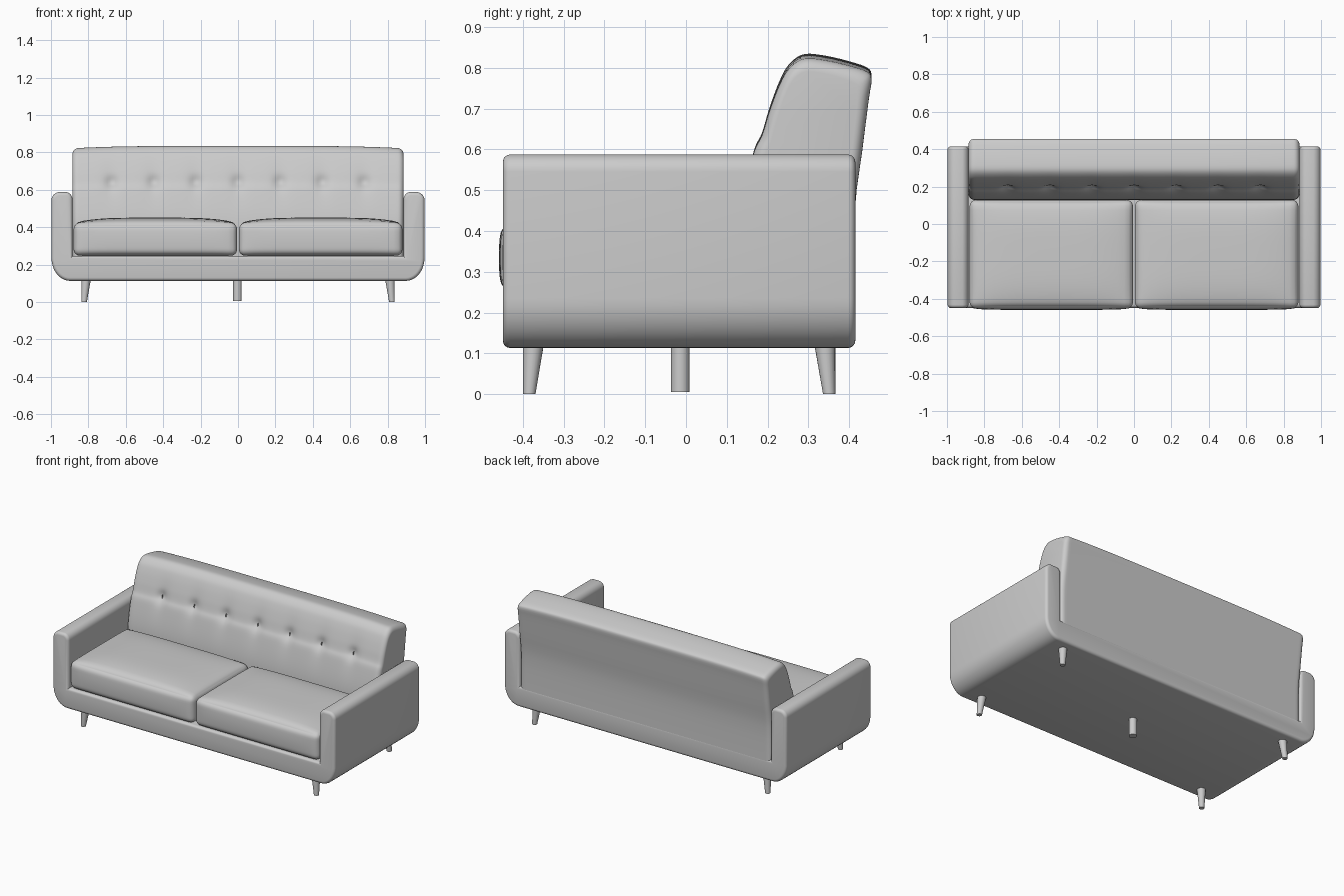
import bpy, bmesh, math
from mathutils import Vector

if "Cube" in bpy.data.objects:
    bpy.data.objects.remove(bpy.data.objects["Cube"])

fabric = bpy.data.materials.new("light grey")
fabric.diffuse_color = (0.6, 0.6, 0.6, 1)
fabric.use_nodes = True
fabric.node_tree.nodes["Principled BSDF"].inputs["Base Color"].default_value = fabric.diffuse_color


def finish(name, bm, angle=40):
    bmesh.ops.recalc_face_normals(bm, faces=bm.faces)
    me = bpy.data.meshes.new(name)
    bm.to_mesh(me)
    bm.free()
    ob = bpy.data.objects.new(name, me)
    bpy.context.collection.objects.link(ob)
    me.materials.append(fabric)
    bpy.ops.object.select_all(action='DESELECT')
    ob.select_set(True)
    bpy.context.view_layer.objects.active = ob
    bpy.ops.object.shade_smooth_by_angle(angle=math.radians(angle))
    return ob


def arc(cx, cz, rx, rz, a0, a1, n=8):
    return [(cx + rx * math.cos(math.radians(a0 + (a1 - a0) * i / n)),
             cz + rz * math.sin(math.radians(a0 + (a1 - a0) * i / n))) for i in range(n + 1)]


# Frame: U-shaped front profile (base plus both arms) extruded front to back
half = arc(0.897, 0.235, 0.10, 0.122, -90, 0, 10)
half += arc(0.952, 0.545, 0.045, 0.043, 0, 80, 6)
half += arc(0.924, 0.548, 0.039, 0.040, 100, 180, 6)
half += [(0.885, 0.245)]
profile = half + [(-x, z) for x, z in reversed(half)]
bm = bmesh.new()
face = bm.faces.new([bm.verts.new((x, -0.449, z)) for x, z in profile])
ext = bmesh.ops.extrude_face_region(bm, geom=[face])
bmesh.ops.translate(bm, vec=(0, 0.864, 0),
                    verts=[g for g in ext["geom"] if isinstance(g, bmesh.types.BMVert)])
bmesh.ops.recalc_face_normals(bm, faces=bm.faces)
rims = [e for e in bm.edges if e.is_convex and e.calc_face_angle(0) > 1.0]
bmesh.ops.bevel(bm, geom=rims, offset=0.018, segments=4, profile=0.5,
                affect='EDGES', clamp_overlap=False)
finish("frame_and_arms", bm)


# Seat cushions: rounded boxes with a crowned top and bulged front
def cushion(name, cx):
    size = Vector((0.437, 0.290, 0.088))
    centre = Vector((cx, -0.161, 0.335))
    r = 0.035
    bm = bmesh.new()
    bmesh.ops.create_cube(bm, size=2)
    bmesh.ops.subdivide_edges(bm, edges=bm.edges[:], cuts=19, use_grid_fill=True)
    for v in bm.verts:
        u = Vector([math.sin(max(-1, min(1, c)) * math.pi / 2) for c in v.co])
        p = Vector([u[i] * size[i] for i in range(3)])
        q = Vector([max(-size[i] + r, min(size[i] - r, p[i])) for i in range(3)])
        d = p - q
        if d.length > 1e-6:
            p = q + d.normalized() * r
        if u.z > 0:
            p.z += 0.028 * u.z * (1 - u.x ** 4) * (1 - u.y ** 4)
        if u.y < 0:
            p.y += 0.008 * u.y * (1 - u.x ** 6) * (1 - u.z ** 2)
        v.co = centre + p
    finish(name, bm)


cushion("left_seat_cushion", -0.442)
cushion("right_seat_cushion", 0.442)

# Backrest: side profile lofted along x, pinched at the buttons
key = [Vector(p) for p in (
    (0.13, 0.22), (0.132, 0.42), (0.163, 0.585), (0.186, 0.64), (0.204, 0.70),
    (0.228, 0.765), (0.252, 0.808), (0.288, 0.833), (0.34, 0.830), (0.40, 0.816),
    (0.443, 0.801), (0.455, 0.782), (0.448, 0.73), (0.432, 0.60), (0.414, 0.45),
    (0.413, 0.22))]
side = []
for i in range(len(key) - 1):
    a, b, c, d = key[max(i - 1, 0)], key[i], key[i + 1], key[min(i + 2, len(key) - 1)]
    steps = 6 if i < 8 else 3
    for k in range(steps):
        t = k / steps
        side.append(0.5 * (2 * b + (c - a) * t + (2 * a - 5 * b + 4 * c - d) * t * t
                           + (3 * b - a - 3 * c + d) * t ** 3))
side.append(key[-1])

buttons = [-0.675 + 0.225 * i for i in range(7)]
W, R = 0.885, 0.03
stations = []
for i in range(7):
    a = math.pi / 2 * i / 6
    stations.append((-(W - R + R * math.cos(a)), R * (1 - math.sin(a))))
n = 120
stations += [(-(W - R) + 2 * (W - R) * i / n, 0) for i in range(1, n)]
stations += [(-x, d) for x, d in reversed(stations[:7])]


def dent(x, z):
    near = min(abs(x - b) for b in buttons)
    pit = 0.016 * math.exp(-(near / 0.03) ** 2 - ((z - 0.64) / 0.035) ** 2)
    crease = 0.006 * math.exp(-(near / 0.05) ** 2 - ((z - 0.64) / 0.11) ** 2)
    return pit + crease


bm = bmesh.new()
rings = []
for x, inset in stations:
    ring = []
    for p in side:
        y = 0.30 + (p.x - 0.30) * (1 - inset / 0.15)
        z = 0.50 + (p.y - 0.50) * (1 - inset / 0.33)
        if p.y > 0.45:
            z -= 0.013 * (abs(x) / W) ** 4 * (p.y - 0.45) / 0.38
        if p.x < 0.28:
            y += dent(x, p.y)
        ring.append(bm.verts.new((x, y, z)))
    rings.append(ring)
m = len(side)
for r0, r1 in zip(rings, rings[1:]):
    for j in range(m):
        k = (j + 1) % m
        bm.faces.new((r0[j], r1[j], r1[k], r0[k]))
bm.faces.new(rings[0])
bm.faces.new(rings[-1])
finish("backrest", bm)

# Row of tufting buttons
for i, x in enumerate(buttons):
    bm = bmesh.new()
    bmesh.ops.create_uvsphere(bm, u_segments=16, v_segments=8, radius=0.012)
    for v in bm.verts:
        v.co = Vector((x, 0.203 + v.co.y * 0.6, 0.64 + v.co.z))
    finish(f"button_{i + 1}", bm)


# Legs: tapered posts whose outer edge stays upright
def leg(name, top, bottom, r_top, r_bottom, z0=0.0):
    bm = bmesh.new()
    bmesh.ops.create_cone(bm, cap_ends=True, segments=20, radius1=r_bottom,
                          radius2=r_top, depth=1)
    for v in bm.verts:
        c, z = (top, 0.125) if v.co.z > 0 else (bottom, z0)
        v.co = Vector((v.co.x + c[0], v.co.y + c[1], z))
    finish(name, bm)


for label, s in (("left", -1), ("right", 1)):
    leg(f"front_{label}_leg", (s * 0.812, -0.374), (s * 0.823, -0.384), 0.026, 0.015)
    leg(f"back_{label}_leg", (s * 0.812, 0.340), (s * 0.823, 0.351), 0.026, 0.015)
leg("middle_leg", (-0.003, -0.014), (-0.003, -0.014), 0.023, 0.023, 0.005)
